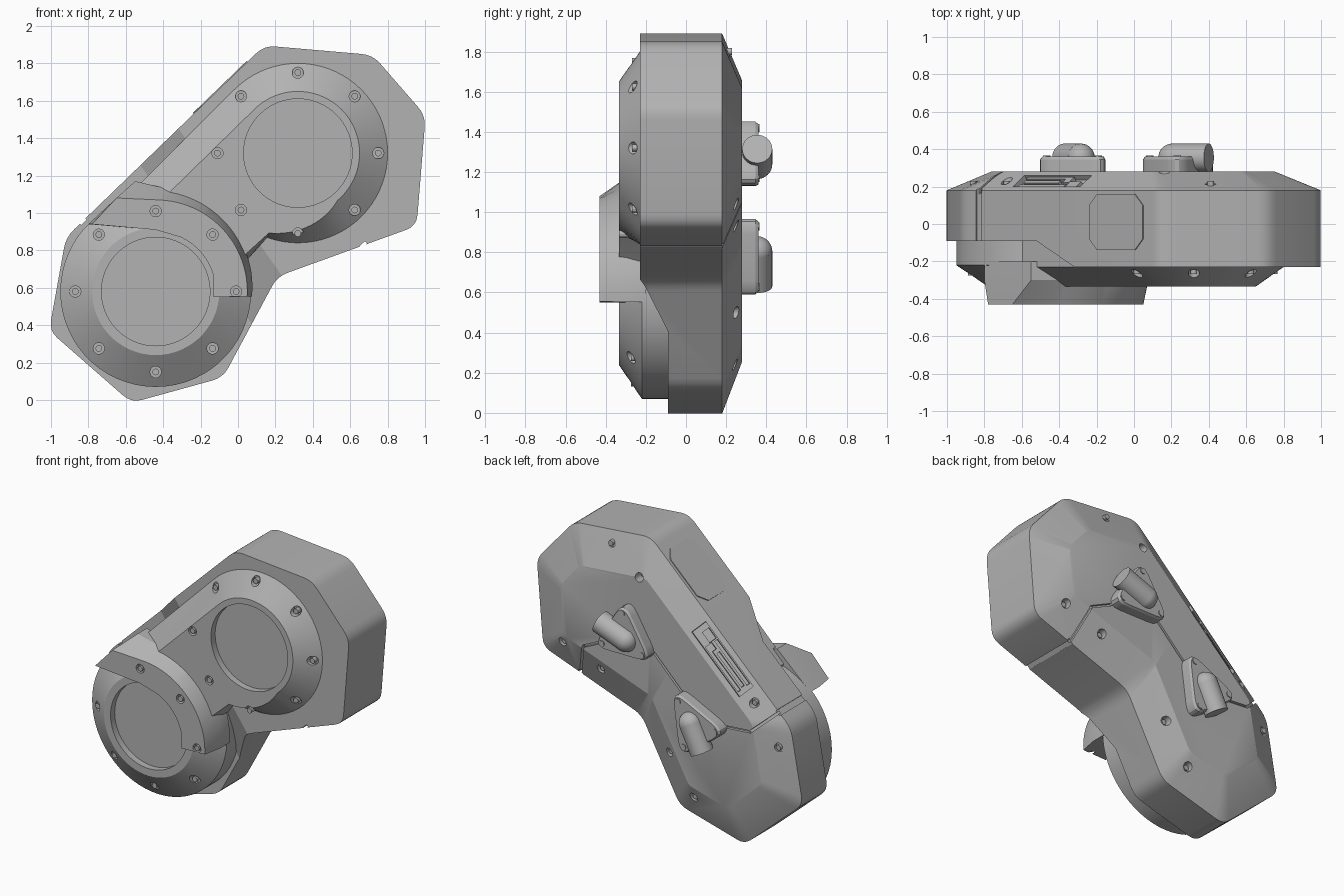
import bpy, bmesh, math
from mathutils import Vector, Matrix

if "Cube" in bpy.data.objects:
    bpy.data.objects.remove(bpy.data.objects["Cube"])

GREY = bpy.data.materials.new("plain_grey")
GREY.use_nodes = True
GREY.diffuse_color = (0.45, 0.45, 0.45, 1)
GREY.node_tree.nodes["Principled BSDF"].inputs["Base Color"].default_value = (0.45, 0.45, 0.45, 1)

LOW, HIGH = Vector((-0.44, 0.58)), Vector((0.32, 1.32))


def finish(name, bm):
    bmesh.ops.recalc_face_normals(bm, faces=bm.faces)
    me = bpy.data.meshes.new(name)
    bm.to_mesh(me)
    bm.free()
    ob = bpy.data.objects.new(name, me)
    bpy.context.collection.objects.link(ob)
    me.materials.append(GREY)
    return ob


def loft(name, rings):
    """Skin a stack of (outline in x-z, depth y) rings and cap both ends."""
    bm = bmesh.new()
    loops = [[bm.verts.new((p[0], y, p[1])) for p in pts] for pts, y in rings]
    for a, b in zip(loops, loops[1:]):
        for i in range(len(a)):
            j = (i + 1) % len(a)
            bm.faces.new((a[i], a[j], b[j], b[i]))
    bm.faces.new(loops[0])
    bm.faces.new(loops[-1])
    return finish(name, bm)


def add_cyl(bm, a, b, r, seg=20):
    a, b = Vector(a), Vector(b)
    m = Matrix.Translation((a + b) / 2) @ (b - a).to_track_quat('Z', 'Y').to_matrix().to_4x4()
    bmesh.ops.create_cone(bm, cap_ends=True, segments=seg, radius1=r, radius2=r,
                          depth=(b - a).length, matrix=m)


def add_box(bm, centre, axes, size):
    m = Matrix.Translation(centre) @ Matrix(axes).transposed().to_4x4() @ Matrix.Diagonal((*size, 1))
    bmesh.ops.create_cube(bm, size=1, matrix=m)


def cut(targets, cutter):
    cutter.hide_render = True
    for ob in targets:
        mod = ob.modifiers.new("cut", 'BOOLEAN')
        mod.operation, mod.solver, mod.object = 'DIFFERENCE', 'EXACT', cutter
        mod.use_self = True
        bpy.context.view_layer.objects.active = ob
        bpy.ops.object.modifier_apply(modifier=mod.name)
    bpy.data.objects.remove(cutter)


def arc(c, r, a0, a1, n, r_end=None):
    r_end = r if r_end is None else r_end
    out = []
    for i in range(n + 1):
        t = i / n
        a, rr = math.radians(a0 + (a1 - a0) * t), r + (r_end - r) * t
        out.append((c[0] + rr * math.cos(a), c[1] + rr * math.sin(a)))
    return out


def rounded(pts, d, n=4):
    out = []
    for i, p in enumerate(pts):
        a = p + (pts[i - 1] - p).normalized() * d
        b = p + (pts[(i + 1) % len(pts)] - p).normalized() * d
        out += [a.lerp(p, k / n).lerp(p.lerp(b, k / n), k / n) for k in range(n + 1)]
    return out


def inset(pts, dist):
    """Offset each edge of a counter-clockwise outline inward by its own distance."""
    lines = []
    for i, p in enumerate(pts):
        e = (pts[(i + 1) % len(pts)] - p).normalized()
        lines.append((p + Vector((-e.y, e.x)) * dist[i], e))
    out = []
    for i, (p, e) in enumerate(lines):
        q, f = lines[i - 1]
        s = (p - q).cross(e) / f.cross(e)
        out.append(q + f * s)
    return out


# Main housing with a chamfered back
outline = [Vector(p) for p in ((-1.01, .37), (-.57, -.015), (-.08, .12), (.21, .66), (.955, .93),
                               (1.003, 1.52), (.72, 1.845), (.14, 1.895), (-.92, .87))]
back = inset(outline, (.24, .24, .22, .24, .24, .24, .24, .15, .22))
wall = rounded(outline, .06)
housing = loft("housing", [(wall, -.23), (wall, .18), (rounded(back, .03), .28)])

# Sloped step down to the thinner lower end
step = [(-.94, 1.85), (.5, -.2), (-2, -1)]
raised = [(-.67, 2.195), (.77, .145), (-2, -1)]
cut([housing], loft("step_cutter", [(step, -.09), (raised, -.30)]))

# Front covers
low_base, low_top = arc(LOW, .51, 0, 354, 59), arc(LOW, .34, 0, 354, 59)
lower_cover = loft("lower_cover", [(low_base, -.05), (low_base, -.22), (low_top, -.335)])

tail = [(-.60, 1.08), (-.44, .58), (-.2, .45), (.05, .75)]
top_tail = [(-.52, .96), (-.42, .6), (-.2, .48), (.03, .77)]
high_base = arc(HIGH, .48, -110, -50, 12) + arc(HIGH, .48, -45, 135, 36) + tail
high_top = arc(HIGH, .455, -110, -50, 12, .33) + arc(HIGH, .33, -45, 135, 36) + top_tail
upper_cover = loft("upper_cover", [(high_base, -.05), (high_base, -.23), (high_top, -.335)])

# Curved guard over the lower cover
inner = [(-.13, .55), (-.13, .62)] + arc(LOW, .32, 15, 65, 8) + [(-.44, .91)]
guard_base = [(-.80, .94), (-.55, 1.17)] + arc(LOW, .555, 85, -3, 24, .515) + inner
guard_top = [(-.78, .94), (-.65, 1.08)] + arc(LOW, .49, 88, -3, 24) + inner
guard = loft("guard", [(guard_base, -.2), (guard_base, -.30), (guard_top, -.43)])

# Round recesses and bolt holes in the covers
bm = bmesh.new()
screws = bmesh.new()
for c in (LOW, HIGH):
    add_cyl(bm, (c.x, -.36, c.y), (c.x, -.29, c.y), .29, 64)
    for k in range(8):
        x, z = arc(c, .43, 45 * k, 0, 1)[0]
        if c is LOW:
            y = -.43 if k < 3 else -.275
        else:
            y = -.335 if k in (4, 5, 6) else -.268
        add_cyl(bm, (x, y - .06, z), (x, y + .03, z), .03)
        add_cyl(screws, (x, y, z), (x, y + .05, z), .018, 12)
cut([lower_cover, upper_cover, guard], finish("bolt_cutter", bm))

# Bolt holes in the back chamfer and the vent recess on the long upper side
bm = bmesh.new()
for x, z in ((.41, 1.8), (.16, 1.65), (.76, 1.04), (.47, .93),
             (-.68, 1.0), (-.86, .74), (-.05, .5), (-.23, .24)):
    add_cyl(bm, (x, .21, z), (x, .35, z), .03)
    add_cyl(screws, (x, .19, z), (x, .23, z), .018, 12)
finish("screws", screws)

along = Vector((outline[7].x - outline[8].x, 0, outline[7].y - outline[8].y)).normalized()
inward = Vector((along.z, 0, -along.x))
slope = (inward * .15 + Vector((0, .1, 0))).normalized()
normal = along.cross(slope)
if normal.y < 0:
    normal = -normal
edge = Vector((outline[8].x, .18, outline[8].y))
vent = edge + along * .60 + slope * .09
add_box(bm, vent, (along, slope, normal), (.50, .11, .06))
cut([housing], finish("back_cutter", bm))

bm = bmesh.new()
for u, v, length, width in ((-.05, -.035, .34, .02), (-.08, 0, .26, .02),
                            (-.05, .035, .34, .02), (.17, -.02, .08, .05), (.1, .02, .05, .05)):
    add_box(bm, vent + along * u + slope * v - normal * .02, (along, slope, normal), (length, width, .03))
finish("vent_bars", bm)

# Thin panel on the long upper side
bm = bmesh.new()
panel = edge + along * 1.15 + Vector((0, -.17, 0))
add_box(bm, panel, (along, Vector((0, 1, 0)), inward), (.40, .30, .012))
bmesh.ops.bevel(bm, geom=[e for e in bm.edges if e.calc_length() < .02], offset=.06,
                segments=1, affect='EDGES')
finish("side_panel", bm)

# Seam groove across the back and down both sides
bm = bmesh.new()
seams = [((.67, -.25, .83), (.67, .19, .83)), ((.67, .18, .83), (.58, .28, 1.07)),
         ((.58, .28, 1.07), (.3, .28, 1.2)), ((.1, .28, 1.22), (-.22, .28, .9)),
         ((-.42, .28, .8), (-.68, .28, .82)), ((-.68, .28, .82), (-.83, .18, .955)),
         ((-.83, .19, .955), (-.83, -.12, .955))]
for a, b in seams:
    a, b = Vector(a), Vector(b)
    d = (b - a).normalized()
    s = d.cross(Vector((0, 1, 0)) if abs(d.y) < .8 else along).normalized()
    add_box(bm, (a + b) / 2, (d, s, d.cross(s)), ((b - a).length + .01, .016, .04))
cut([housing], finish("seam_cutter", bm))


# Pipe fittings: three-cornered flange, elbow and bolts
def fitting(name, corners, start, end):
    pts = [Vector(p) for p in corners]
    plate = rounded(pts, .11, 5)
    mid = sum(pts, Vector((0, 0))) / 3
    rim = [mid + (p - mid) * .94 for p in plate]
    loft(name + "_flange", [(plate, .26), (plate, .345), (rim, .36)])
    bm = bmesh.new()
    a, b = Vector((start[0], .355, start[1])), Vector((end[0], .355, end[1]))
    add_cyl(bm, (a.x, .27, a.z), a, .075, 32)
    add_cyl(bm, a, b, .075, 32)
    bmesh.ops.create_uvsphere(bm, u_segments=32, v_segments=16, radius=.075, matrix=Matrix.Translation(a))
    finish(name + "_pipe", bm)
    bm = bmesh.new()
    for p in pts:
        q = p.lerp(mid, .33)
        add_cyl(bm, (q.x, .34, q.y), (q.x, .366, q.y), .02, 16)
    finish(name + "_bolts", bm)


fitting("upper_fitting", ((.23, 1.50), (.01, 1.13), (.46, 1.13)), (.205, 1.24), (.40, 1.315))
fitting("lower_fitting", ((-.14, 1.0), (-.55, .80), (-.2, .55)), (-.285, .805), (-.37, .63))

# Smooth the round parts and keep the creases
for ob in bpy.context.collection.objects:
    if ob.type == 'MESH' and GREY.name in ob.data.materials:
        bpy.ops.object.select_all(action='DESELECT')
        ob.select_set(True)
        bpy.context.view_layer.objects.active = ob
        bpy.ops.object.shade_smooth_by_angle(angle=math.radians(22))
